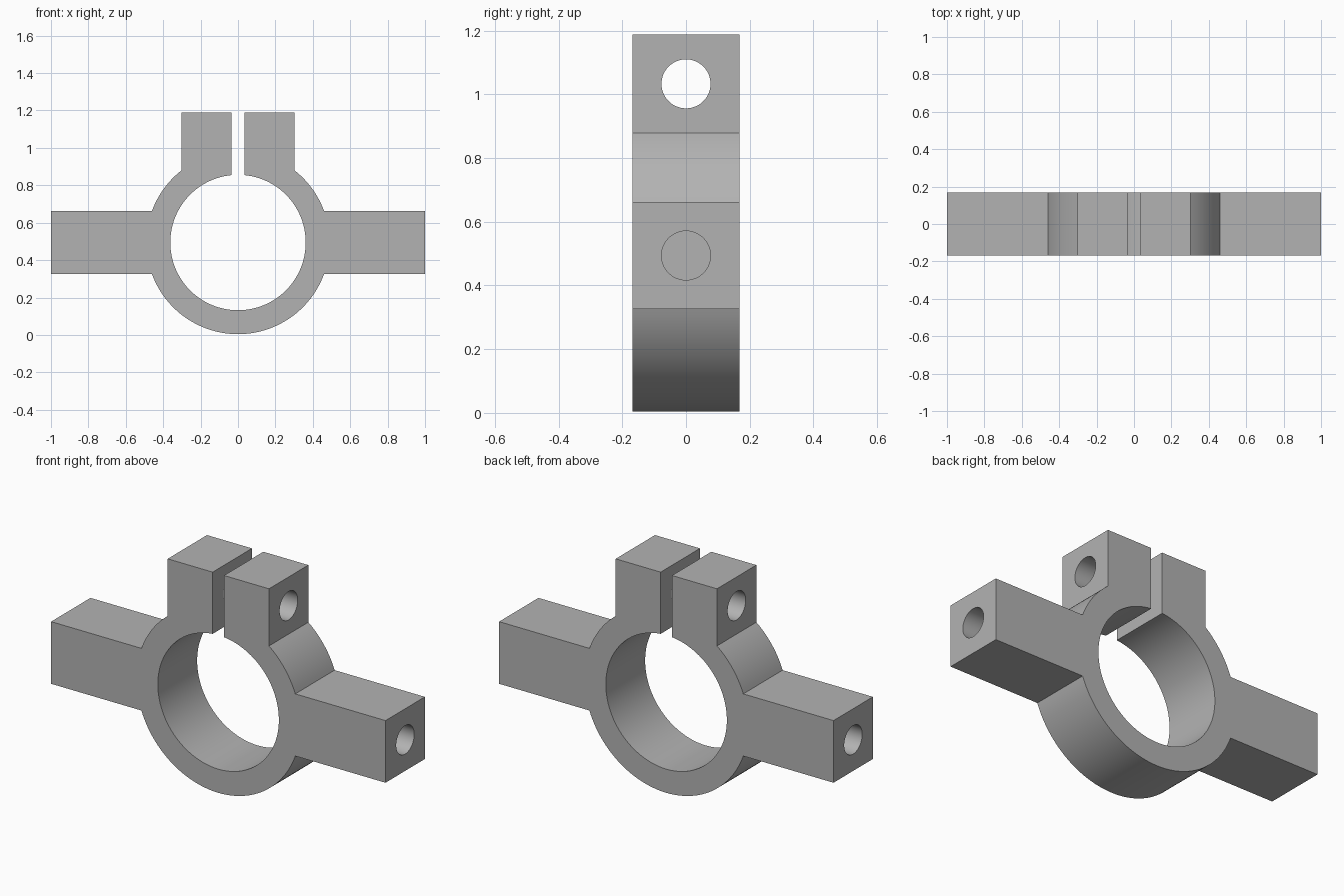
import bpy
import bmesh
from math import asin, acos, cos, sin, pi
from mathutils import Matrix, Vector

if "Cube" in bpy.data.objects:
    bpy.data.objects.remove(bpy.data.objects["Cube"])

# Main dimensions
CENTRE_Z = 0.494
OUTER, INNER = 0.49, 0.362
HALF = 0.168          # half thickness, also half height of the arms
ARM_END = 1.0
GAP, LUG_SIDE, LUG_TOP = 0.034, 0.303, 1.188
HOLE_R, HOLE_Z = 0.077, 1.033
ARM_HOLE_DEPTH = 0.4

grey = bpy.data.materials.new("plain grey")
grey.use_nodes = True
colour = (0.45, 0.45, 0.45, 1)
grey.diffuse_color = colour
grey.node_tree.nodes["Principled BSDF"].inputs["Base Color"].default_value = colour


def arc(radius, start, end, steps):
    angles = [start + (end - start) * i / steps for i in range(steps + 1)]
    return [(radius * cos(a), CENTRE_Z + radius * sin(a)) for a in angles]


def cutter(x_start, x_end, z):
    """Cylinder along x used to drill a hole."""
    bm = bmesh.new()
    place = Matrix.Translation(((x_start + x_end) / 2, 0, z)) @ Matrix.Rotation(pi / 2, 4, "Y")
    bmesh.ops.create_cone(bm, cap_ends=True, segments=48, radius1=HOLE_R,
                          radius2=HOLE_R, depth=abs(x_end - x_start), matrix=place)
    mesh = bpy.data.meshes.new("hole_cutter")
    bm.to_mesh(mesh)
    bm.free()
    obj = bpy.data.objects.new("hole_cutter", mesh)
    bpy.context.collection.objects.link(obj)
    obj.hide_render = True
    return obj


# Right half of the clamp outline: ring, arm, ring, lug, bore
arm_angle = asin(HALF / OUTER)
half = arc(OUTER, -pi / 2, -arm_angle, 28)
half += [(ARM_END, CENTRE_Z - HALF), (ARM_END, CENTRE_Z + HALF)]
half += arc(OUTER, arm_angle, acos(LUG_SIDE / OUTER), 14)
half += [(LUG_SIDE, LUG_TOP), (GAP, LUG_TOP)]
half += arc(INNER, acos(GAP / INNER), -pi / 2, 64)

# Close the outline with its mirror image, sharing the two bottom points
outline = half + [(-x, z) for x, z in reversed(half[1:-1])]

# Extrude the outline through the thickness
bm = bmesh.new()
face = bm.faces.new([bm.verts.new((x, -HALF, z)) for x, z in outline])
extruded = bmesh.ops.extrude_face_region(bm, geom=[face], use_keep_orig=True)
moved = [v for v in extruded["geom"] if isinstance(v, bmesh.types.BMVert)]
bmesh.ops.translate(bm, verts=moved, vec=Vector((0, 2 * HALF, 0)))
bmesh.ops.recalc_face_normals(bm, faces=bm.faces)
mesh = bpy.data.meshes.new("split_clamp")
bm.to_mesh(mesh)
bm.free()
clamp = bpy.data.objects.new("split_clamp", mesh)
bpy.context.collection.objects.link(clamp)
mesh.materials.append(grey)

bpy.ops.object.select_all(action="DESELECT")
clamp.select_set(True)
bpy.context.view_layer.objects.active = clamp

# Bolt hole through both lugs, blind hole in each arm end
cutters = [cutter(-0.5, 0.5, HOLE_Z)]
for side in (-1, 1):
    cutters.append(cutter(side * (ARM_END - ARM_HOLE_DEPTH), side * (ARM_END + 0.1), CENTRE_Z))
for tool in cutters:
    mod = clamp.modifiers.new("drill", "BOOLEAN")
    mod.operation = "DIFFERENCE"
    mod.solver = "EXACT"
    mod.object = tool
    bpy.ops.object.modifier_apply(modifier=mod.name)
    bpy.data.objects.remove(tool)

bpy.ops.object.shade_smooth_by_angle(angle=pi / 9)
